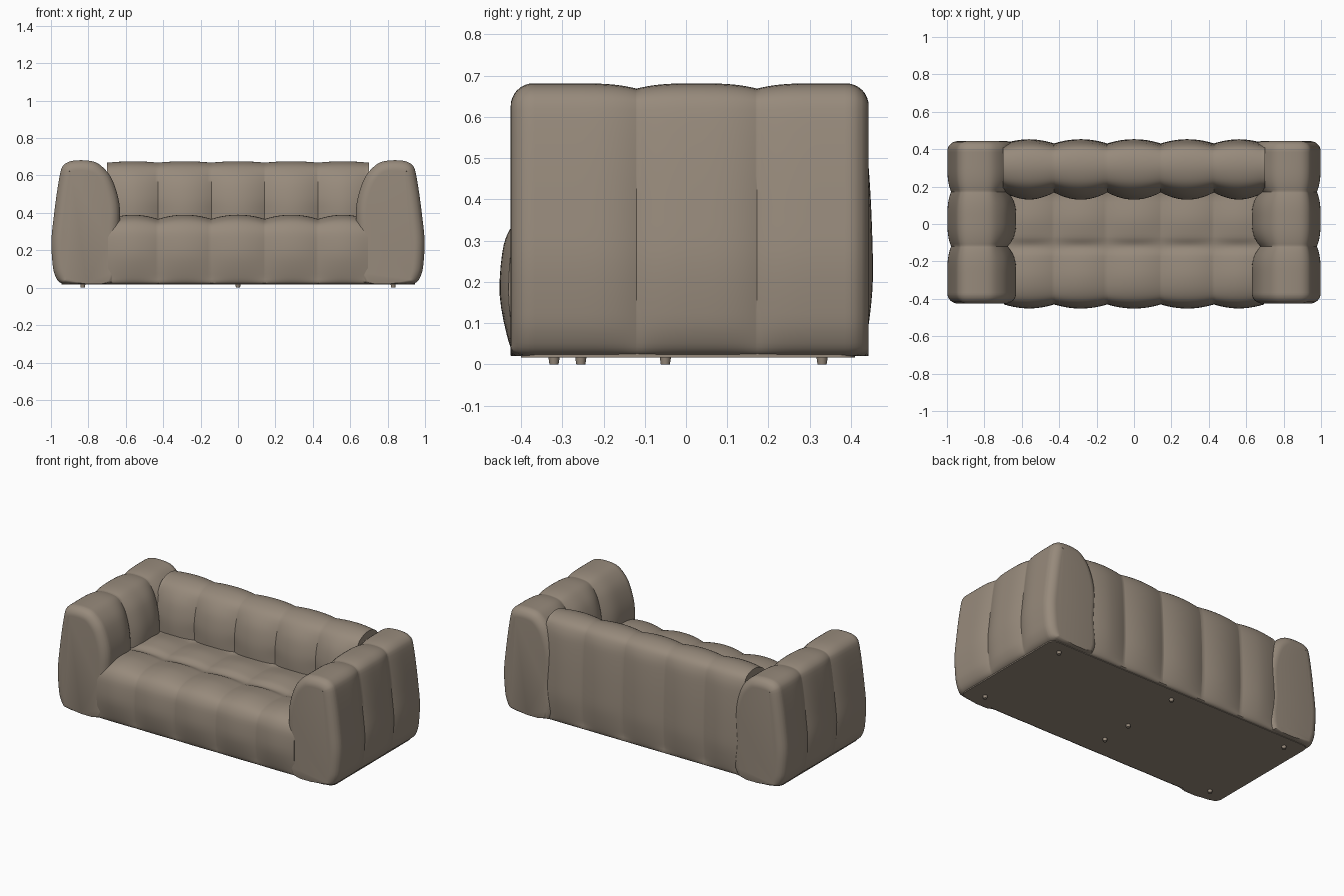
import bpy, bmesh, math
from mathutils import Vector

old = bpy.data.objects.get("Cube")
if old:
    bpy.data.objects.remove(old, do_unlink=True)

fabric = bpy.data.materials.new("taupe_fabric")
fabric.use_nodes = True
colour = (0.31, 0.255, 0.2, 1)
fabric.diffuse_color = colour
fabric.node_tree.nodes["Principled BSDF"].inputs["Base Color"].default_value = colour
FLOOR = 0.02


def finish(bm, name, angle=40):
    bmesh.ops.recalc_face_normals(bm, faces=bm.faces)
    mesh = bpy.data.meshes.new(name)
    bm.to_mesh(mesh)
    bm.free()
    mesh.materials.append(fabric)
    mesh.shade_smooth()
    mesh.set_sharp_from_angle(angle=math.radians(angle))
    obj = bpy.data.objects.new(name, mesh)
    bpy.context.collection.objects.link(obj)
    return obj


def smooth_loop(points, steps=4):
    """Rounded closed outline through (across, height, seam depth) points."""
    pts = [Vector(p) for p in points]
    n = len(pts)
    tangents = []
    for i in range(n):
        a, b, c = pts[i - 1], pts[i], pts[(i + 1) % n]
        tangents.append((c - a).normalized() * min((b - a).length, (c - b).length))
    out = []
    for i in range(n):
        j = (i + 1) % n
        for k in range(steps):
            t = k / steps
            out.append(pts[i] * (2*t**3 - 3*t**2 + 1) + tangents[i] * (t**3 - 2*t**2 + t)
                       + pts[j] * (3*t**2 - 2*t**3) + tangents[j] * (t**3 - t**2))
    return out


def cushion(name, outline, start, end, seams, half, power, round_end, place):
    """Sweep an outline along a length, pinching it at seams and rounding its ends."""
    loop = smooth_loop(outline)
    n = len(loop)
    inward = []
    for i in range(n):
        d = loop[(i + 1) % n] - loop[i - 1]
        inward.append(Vector((d.y, -d.x)).normalized())
    # stations: even spacing, the exact seams, and an arc of stations at each end
    stations = {round(start + (end - start) * i / 60, 4) for i in range(61)}
    stations |= {round(s, 4) for s in seams}
    if round_end:
        for i in range(9):
            g = round_end * (1 - math.cos(i / 8 * math.pi / 2))
            stations |= {round(start + g, 4), round(end - g, 4)}
    bm = bmesh.new()
    rings = []
    for s in sorted(stations):
        pinch = max(0, 1 - min(abs(s - q) for q in seams) / half) ** power
        gap = min(s - start, end - s)
        cut = 0
        if gap < round_end:
            cut = round_end - math.sqrt(max(0, round_end**2 - (round_end - gap)**2))
        ring = []
        for p, v in zip(loop, inward):
            move = max(0, p.z) * pinch + cut
            lift = v.y * (0.4 if v.y > 0 else 1)
            ring.append(bm.verts.new(place(p.x + v.x * move, s, max(FLOOR, p.y + lift * move))))
        rings.append(ring)
    for a, b in zip(rings, rings[1:]):
        for i in range(n):
            j = (i + 1) % n
            bm.faces.new((a[i], a[j], b[j], b[i]))
    bm.faces.new(rings[0])
    bm.faces.new(rings[-1])
    return finish(bm, name)


# Arms: three padded panels each, mirrored
arm = [(.66, .02, 0), (.637, .25, .04), (.63, .4, .045), (.645, .5, .04), (.685, .6, .03),
       (.75, .665, .015), (.82, .681, .013), (.9, .675, .013), (.943, .64, .015),
       (.965, .53, .017), (.985, .38, .02), (.998, .24, .02), (.988, .1, .018),
       (.965, .04, .01), (.93, .02, 0)]
for side, name in ((1, "left_arm"), (-1, "right_arm")):
    cushion(name, arm, -.425, .443, (-.12, .172), .146, 3, .055,
            lambda a, s, z, side=side: (side * a, s, z))

SEAMS = (-.695, -.427, -.143, .143, .427, .695)

# Backrest: five padded panels between the arms
back = [(.15, .02, 0), (.137, .25, .03), (.13, .39, .04), (.135, .48, .035), (.16, .575, .03),
        (.21, .645, .014), (.28, .673, .008), (.35, .672, .008), (.405, .645, .012),
        (.432, .58, .017), (.445, .45, .02), (.452, .3, .022), (.452, .18, .022),
        (.437, .06, .015), (.415, .02, 0)]
cushion("backrest", back, -.7, .7, SEAMS, .142, 2, 0, lambda a, s, z: (s, a, z))

# Seat: padded across its width, with one seam along its length
seat = [(-.405, .02, 0), (-.43, .055, .012), (-.452, .17, .022), (-.442, .29, .02),
        (-.41, .35, .02), (-.35, .38, .022), (-.27, .39, .023), (-.17, .38, .018),
        (-.12, .362, .008), (-.07, .38, .018), (.03, .39, .023), (.14, .375, .015),
        (.2, .36, 0), (.2, .02, 0)]
cushion("seat", seat, -.695, .695, SEAMS, .142, 2, 0, lambda a, s, z: (s, a, z))

# Base panel under the upholstery
bm = bmesh.new()
bmesh.ops.create_cube(bm, size=1)
for v in bm.verts:
    v.co = (v.co.x * 1.89, v.co.y * .81 + .005, .025 + v.co.z * .016)
bmesh.ops.bevel(bm, geom=[e for e in bm.edges if abs(e.verts[0].co.z - e.verts[1].co.z) > .01],
                offset=.04, segments=4, profile=.5, affect='EDGES')
finish(bm, "base_panel", 30)

# Small round feet
feet = [(x, .33) for x in (-.83, 0, .83)] + [(-.83, -.32), (.83, -.32), (0, -.255), (0, -.05)]
for i, (x, y) in enumerate(feet):
    bm = bmesh.new()
    bmesh.ops.create_cone(bm, cap_ends=True, segments=16, radius1=.011, radius2=.014, depth=.02)
    bmesh.ops.translate(bm, verts=bm.verts, vec=(x, y, .01))
    finish(bm, f"foot_{i + 1}", 30)
